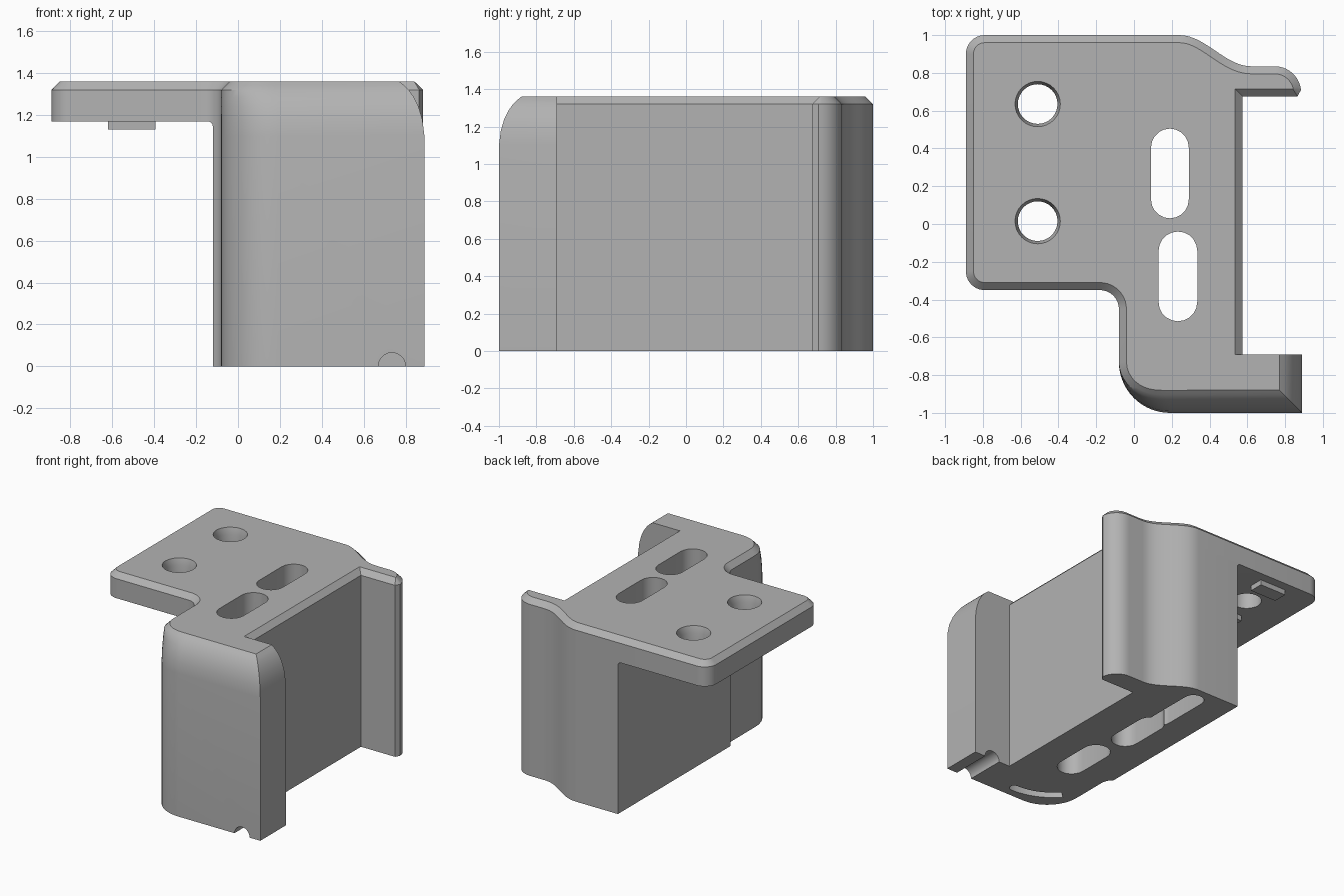
import bpy
import bmesh
from math import sin, cos, pi, radians
from mathutils import Vector

cube = bpy.data.objects.get("Cube")
if cube:
    bpy.data.objects.remove(cube, do_unlink=True)

grey = bpy.data.materials.new("plain_grey")
grey.use_nodes = True
colour = (0.45, 0.45, 0.45, 1)
grey.diffuse_color = colour
grey.node_tree.nodes["Principled BSDF"].inputs["Base Color"].default_value = colour


def arc(cx, cy, r, a0, a1, n=10):
    angles = [radians(a0 + (a1 - a0) * i / n) for i in range(n + 1)]
    return [(cx + r * cos(a), cy + r * sin(a)) for a in angles]


def loft(name, rings):
    """Closed solid through rings of 3D points."""
    bm = bmesh.new()
    loops = [[bm.verts.new(p) for p in ring] for ring in rings]
    n = len(loops[0])
    for low, high in zip(loops, loops[1:]):
        for i in range(n):
            j = (i + 1) % n
            bm.faces.new((low[i], low[j], high[j], high[i]))
    bm.faces.new(loops[0][::-1])
    bm.faces.new(loops[-1])
    bmesh.ops.recalc_face_normals(bm, faces=bm.faces)
    mesh = bpy.data.meshes.new(name)
    bm.to_mesh(mesh)
    bm.free()
    mesh.materials.append(grey)
    obj = bpy.data.objects.new(name, mesh)
    bpy.context.collection.objects.link(obj)
    return obj


def prism(name, pts, lo, hi, axis="z"):
    place = (lambda a, b, h: (a, b, h)) if axis == "z" else (lambda a, b, h: (a, h, b))
    return loft(name, [[place(a, b, h) for a, b in pts] for h in (lo, hi)])


def capsule(x0, x1, y0, y1):
    r, cx = (x1 - x0) / 2, (x0 + x1) / 2
    return arc(cx, y1 - r, r, 0, 180) + arc(cx, y0 + r, r, 180, 360)


def cut(body, cutter):
    cutter.hide_render = True
    mod = body.modifiers.new("cut", "BOOLEAN")
    mod.operation = "DIFFERENCE"
    mod.solver = "EXACT"
    mod.object = cutter
    bpy.ops.object.select_all(action="DESELECT")
    bpy.context.view_layer.objects.active = body
    body.select_set(True)
    bpy.ops.object.modifier_apply(modifier=mod.name)
    bpy.data.objects.remove(cutter, do_unlink=True)


# Plan outline, counter-clockwise from the foot of the open channel
outline = [(0.575, -0.69), (0.575, 0.675), (0.865, 0.675)]
outline += arc(0.745, 0.695, 0.14, 6, 90)
outline += [(0.62 - 0.38 * t, 0.835 + 0.0825 * (1 - cos(pi * t)))
            for t in [i / 14 for i in range(15)]]
outline += arc(-0.79, 0.9, 0.1, 90, 180)
outline += arc(-0.79, -0.25, 0.1, 180, 270)
outline += arc(-0.18, -0.45, 0.1, 90, 0)
outline += arc(0.19, -0.73, 0.27, 180, 270, 14)
outline += [(0.89, -1), (0.89, -0.69)]
outline = [Vector(p) for p in outline]
count = len(outline)

# Edge normals, and how far each edge follows the big front roundover
normals, weights = [], []
for i, p in enumerate(outline):
    q = outline[(i + 1) % count]
    d = (q - p).normalized()
    n = Vector((d.y, -d.x))
    mid = (p + q) / 2
    w = 0
    if mid.y < -0.6:
        w = n.y ** 2 if n.y < 0 else (1 if n.x > 0.9 else 0)
    if mid.y < -0.6 and n.y > 0.9:
        w = None  # inner face of the jaw stays square
    normals.append(n)
    weights.append(w)


def inset(small, big, z):
    dist = [0 if w is None else w * big + (1 - w) * small for w in weights]
    ring = []
    for i, p in enumerate(outline):
        n1, n2 = normals[i - 1], normals[i]
        d1, d2 = dist[i - 1], dist[i]
        cross = n1.x * n2.y - n1.y * n2.x
        if abs(cross) > 0.4:
            off = Vector((d1 * n2.y - d2 * n1.y, d2 * n1.x - d1 * n2.x)) / cross
        else:
            off = (n1 + n2).normalized() * (d1 + d2) / 2
        ring.append((p.x - off.x, p.y - off.y, z))
    return ring


# Full-height body with chamfered and rounded top edges
levels = [(0, 0, 0), (1.1, 0, 0), (1.18, 0, 0.01), (1.24, 0, 0.028),
          (1.285, 0, 0.05), (1.32, 0, 0.075), (1.34, 0.02, 0.095), (1.36, 0.04, 0.12)]
body = loft("bracket_body", [inset(s, b, z) for z, s, b in levels])

# Open space under the side plate
cut(body, prism("under_plate", [(-2, -1), (-0.12, -1)]
                + arc(-0.145, 1.145, 0.025, 0, 90, 5) + [(-2, 1.17)], -2, 2, "y"))

# Two countersunk screw holes in the plate
for y in (0.635, 0.015):
    cut(body, loft("screw_hole", [[(a, b, z) for a, b in arc(-0.51, y, r, 0, 348.75, 31)]
                                  for z, r in ((1, 0.105), (1.31, 0.105), (1.36, 0.12), (1.4, 0.132))]))

# Through slots, blind pocket and curved groove in the underside
cut(body, prism("rear_slot", capsule(0.09, 0.29, 0.03, 0.505), -1, 2))
cut(body, prism("front_slot", capsule(0.13, 0.335, -0.515, -0.04), -1, 2))
cut(body, prism("rear_pocket", capsule(0.1, 0.25, 0.43, 0.94), -1, 0.6))
curve = arc(0.35, -0.47, 0.47, 222, 270) + arc(0.35, -0.905, 0.035, -90, 90, 6)
curve += arc(0.35, -0.47, 0.4, 270, 222)
cut(body, prism("curved_groove", curve, -1, 0.12))

# Half-round wire notch through the foot of the jaw
cut(body, prism("wire_notch", arc(0.735, 0, 0.065, 0, 345, 23), -1.2, -0.6, "y"))

# Low locating tabs under the plate, either side of each hole
for name, y in (("rear", 0.635), ("front", 0.015)):
    for side, s in (("back", 1), ("front", -1)):
        c = y + s * 0.24
        prism(f"{name}_hole_{side}_tab", [(-0.62, c - 0.055), (-0.395, c - 0.055),
                                          (-0.395, c + 0.055), (-0.62, c + 0.055)], 1.13, 1.19)

bpy.ops.object.select_all(action="DESELECT")
body.select_set(True)
bpy.context.view_layer.objects.active = body
bpy.ops.object.shade_smooth_by_angle(angle=radians(28))
